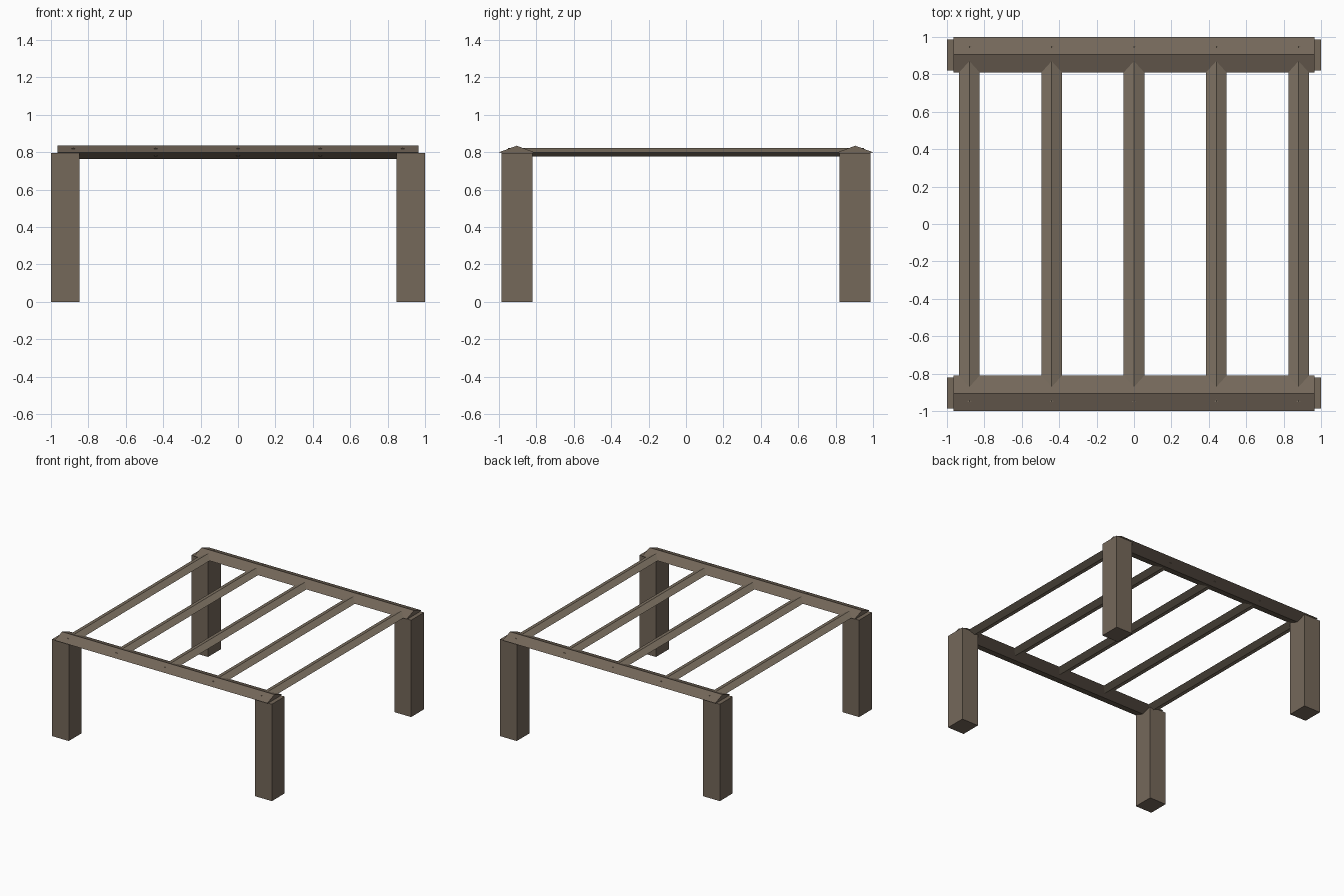
import bpy
from math import pi, cos, sin

if "Cube" in bpy.data.objects:
    bpy.data.objects.remove(bpy.data.objects["Cube"])


def material(name, color):
    m = bpy.data.materials.new(name)
    m.diffuse_color = (*color, 1)
    m.use_nodes = True
    m.node_tree.nodes["Principled BSDF"].inputs["Base Color"].default_value = m.diffuse_color
    return m


def mesh_object(name, verts, faces, mat):
    me = bpy.data.meshes.new(name)
    me.from_pydata(verts, [], faces)
    me.materials.append(mat)
    ob = bpy.data.objects.new(name, me)
    bpy.context.collection.objects.link(ob)
    return ob


def diamond_bar(name, center, axis, half_len, half_w, half_h, mat):
    """Four-sided bar standing on its edge, running along x or y."""
    cx, cy, cz = center
    verts = []
    for end in (-half_len, half_len):
        for k in range(4):
            a = k * pi / 2
            w, h = half_w * cos(a), half_h * sin(a)
            verts.append((cx + end, cy + w, cz + h) if axis == 'x'
                         else (cx - w, cy + end, cz + h))
    faces = [(k, (k + 1) % 4, (k + 1) % 4 + 4, k + 4) for k in range(4)]
    faces = [f[::-1] for f in faces] + [(0, 1, 2, 3), (7, 6, 5, 4)]
    ob = mesh_object(name, verts, [f[::-1] for f in faces], mat)
    return ob


def box(name, center, size, mat):
    bpy.ops.mesh.primitive_cube_add(size=1, location=center)
    ob = bpy.context.object
    ob.name = name
    ob.scale = size
    ob.data.materials.append(mat)
    return ob


wood = material("wood", (0.178, 0.138, 0.102))
pale_wood = material("pale_wood", (0.205, 0.165, 0.122))

for sy, end in ((-1, "front"), (1, "back")):
    # legs
    for sx, side in ((-1, "left"), (1, "right")):
        box(f"{end}_{side}_leg", (sx * 0.923, sy * 0.904, 0.398),
            (0.152, 0.167, 0.796), wood)
    # long rails resting on the legs
    diamond_bar(f"{end}_rail", (0, sy * 0.905, 0.80), 'x',
                0.966, 0.095, 0.035, wood)

# slats, their ends buried in the rails
for i in range(5):
    diamond_bar(f"slat_{i + 1}", (0.44 * (i - 2), 0, 0.80), 'y',
                0.951, 0.055, 0.0225, pale_wood)
